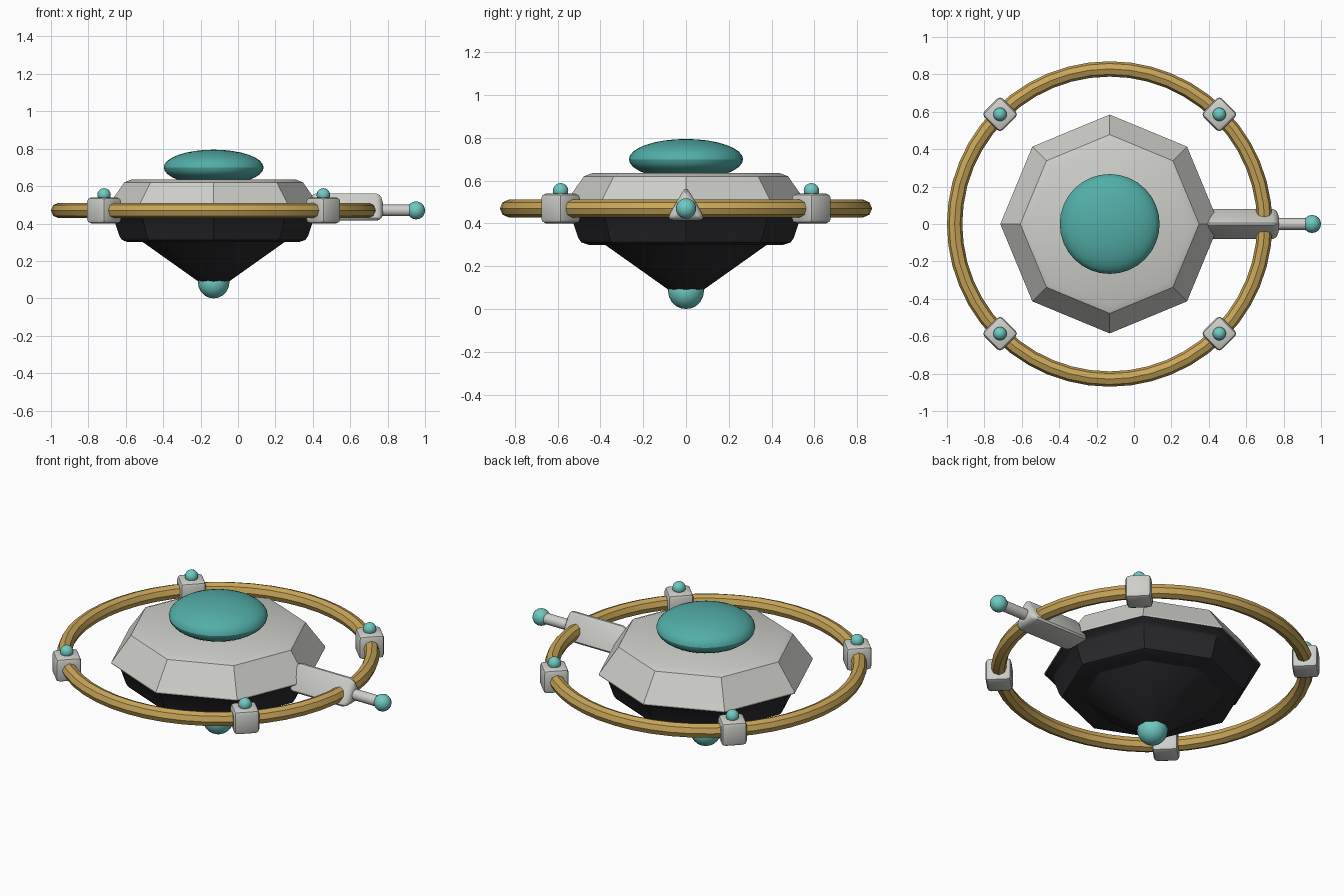
import bpy, bmesh, math
from mathutils import Matrix, Vector

if "Cube" in bpy.data.objects:
    bpy.data.objects.remove(bpy.data.objects["Cube"])

CX = -0.13      # axis of the saucer
MID = 0.47      # height of ring and arm


def material(name, rgb):
    m = bpy.data.materials.new(name)
    m.diffuse_color = (*rgb, 1)
    m.use_nodes = True
    m.node_tree.nodes["Principled BSDF"].inputs["Base Color"].default_value = m.diffuse_color
    return m


GREY = material("light grey", (0.62, 0.62, 0.59))
BLACK = material("charcoal", (0.024, 0.023, 0.027))
GOLD = material("gold", (0.58, 0.38, 0.10))
TEAL = material("dome teal", (0.085, 0.42, 0.39))
AQUA = material("light aqua", (0.16, 0.59, 0.54))


def finish(name, bm, mat, angle=30):
    bmesh.ops.recalc_face_normals(bm, faces=bm.faces)
    me = bpy.data.meshes.new(name)
    bm.to_mesh(me)
    bm.free()
    me.materials.append(mat)
    ob = bpy.data.objects.new(name, me)
    bpy.context.collection.objects.link(ob)
    bpy.context.view_layer.objects.active = ob
    ob.select_set(True)
    bpy.ops.object.shade_smooth_by_angle(angle=math.radians(angle))
    ob.select_set(False)
    return ob


def lathe(name, profile, sides, mat, angle=30):
    """Closed stack of polygon rings from (radius, height) pairs."""
    bm = bmesh.new()
    rings = []
    for r, z in profile:
        rings.append([bm.verts.new((CX + r * math.cos(math.tau * i / sides),
                                    r * math.sin(math.tau * i / sides), z))
                      for i in range(sides)])
    for a, b in zip(rings, rings[1:]):
        for i in range(sides):
            j = (i + 1) % sides
            bm.faces.new((a[i], a[j], b[j], b[i]))
    bm.faces.new(rings[0])
    bm.faces.new(rings[-1])
    return finish(name, bm, mat, angle)


def ball(name, loc, scale, mat, u=16, v=10):
    bm = bmesh.new()
    bmesh.ops.create_uvsphere(bm, u_segments=u, v_segments=v, radius=1)
    bmesh.ops.scale(bm, vec=scale, verts=bm.verts)
    bmesh.ops.translate(bm, vec=loc, verts=bm.verts)
    return finish(name, bm, mat)


# Octagonal saucer: pale upper shell, dark lower shell, dark cone
lathe("upper_hull", [(0.585, 0.46), (0.585, 0.468), (0.495, 0.595), (0.478, 0.62), (0.44, 0.635)], 8, GREY)
lathe("lower_hull", [(0.583, 0.46), (0.55, 0.44), (0.535, 0.425), (0.505, 0.335),
                     (0.49, 0.312), (0.455, 0.30)], 8, BLACK)
lathe("belly_cone", [(0.385, 0.305), (0.075, 0.085)], 8, BLACK, 50)

# Dome and belly lamp
ball("dome", (CX, 0, 0.70), (0.267, 0.267, 0.095), TEAL, 32, 16)
ball("belly_lamp", (CX, 0, 0.084), (0.084, 0.084, 0.084), AQUA)

# Eight-sided gold ring
bm = bmesh.new()
N, M = 48, 8
loops = []
for i in range(N):
    a = math.tau * i / N
    loop = []
    for k in range(M):
        b = math.tau * k / M
        r = 0.829 + 0.041 * math.cos(b)
        loop.append(bm.verts.new((CX + r * math.cos(a), r * math.sin(a), MID + 0.041 * math.sin(b))))
    loops.append(loop)
for i in range(N):
    p, q = loops[i], loops[(i + 1) % N]
    for k in range(M):
        n = (k + 1) % M
        bm.faces.new((p[k], q[k], q[n], p[n]))
finish("ring", bm, GOLD)

# Four bevelled blocks on the ring, each with a lamp on top
for i in range(4):
    a = math.radians(45 + 90 * i)
    x, y = CX + 0.829 * math.cos(a), 0.829 * math.sin(a)
    bm = bmesh.new()
    bmesh.ops.create_cube(bm, size=0.14)
    bmesh.ops.bevel(bm, geom=bm.edges[:], offset=0.022, segments=2, profile=0.5, affect='EDGES')
    bm.transform(Matrix.Translation((x, y, MID)) @ Matrix.Rotation(a, 4, 'Z'))
    finish("ring_block", bm, GREY)
    ball("ring_lamp", (x, y, 0.553), (0.036, 0.036, 0.036), AQUA)

# Three-sided arm with rounded edges
bm = bmesh.new()
tri = [(0, 0.578), (-0.093, 0.415), (0.093, 0.415)]
ends = [[bm.verts.new((x, y, z)) for y, z in tri] for x in (0.38, 0.775)]
bm.faces.new(ends[0])
bm.faces.new(ends[1])
for i in range(3):
    j = (i + 1) % 3
    bm.faces.new((ends[0][i], ends[0][j], ends[1][j], ends[1][i]))
bmesh.ops.recalc_face_normals(bm, faces=bm.faces)
bmesh.ops.bevel(bm, geom=bm.edges[:], offset=0.035, segments=3, profile=0.5, affect='EDGES')
finish("arm", bm, GREY)

# Thin rod and its tip lamp
bm = bmesh.new()
bmesh.ops.create_cone(bm, cap_ends=True, segments=16, radius1=0.031, radius2=0.031, depth=0.25)
bm.transform(Matrix.Translation((0.825, 0, MID)) @ Matrix.Rotation(math.pi / 2, 4, 'Y'))
finish("rod", bm, GREY)
ball("tip_lamp", (0.952, 0, MID), (0.048, 0.048, 0.048), AQUA)
